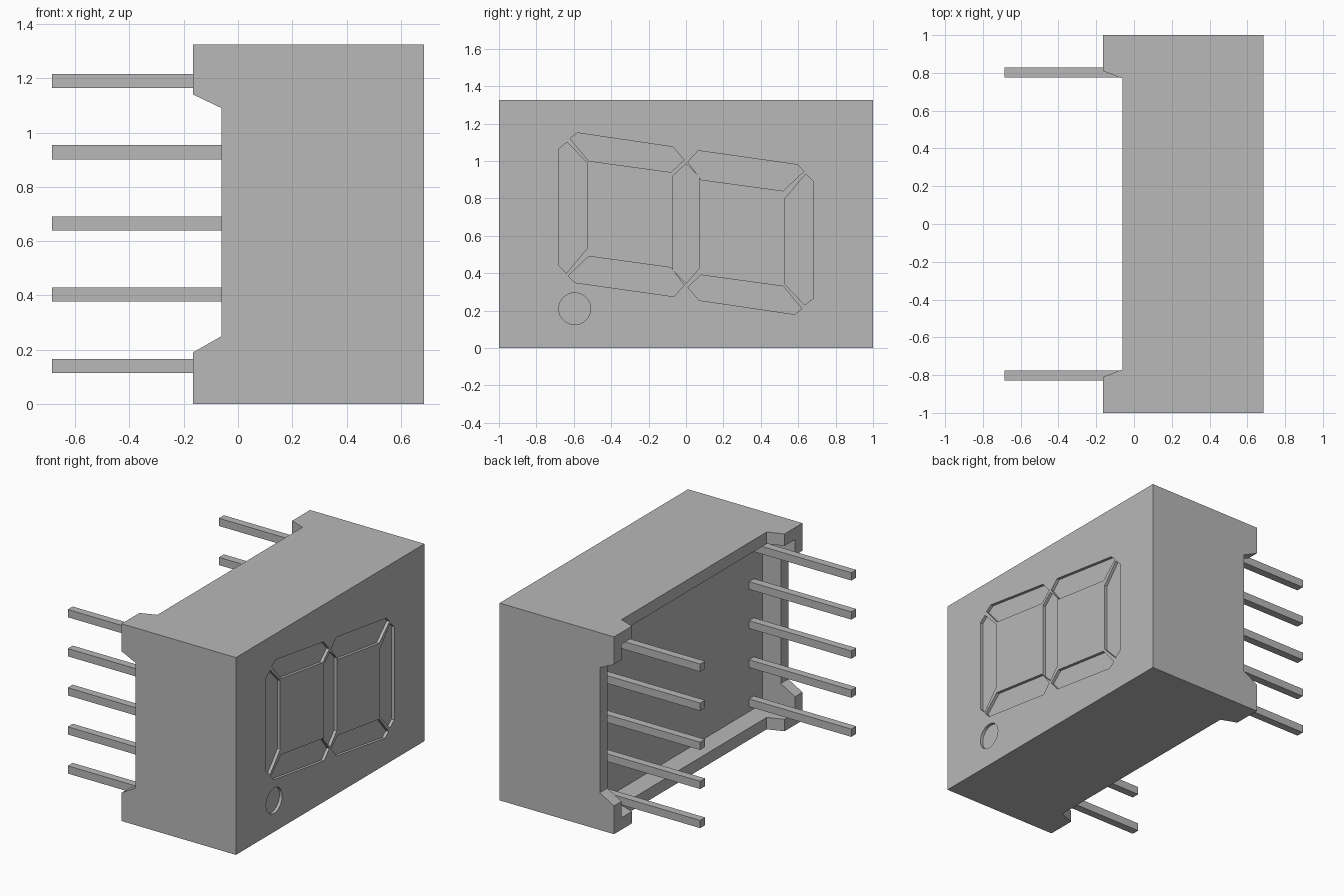
import bpy, bmesh, math
from mathutils import Vector

cube = bpy.data.objects.get("Cube")
if cube:
    bpy.data.objects.remove(cube, do_unlink=True)

FRONT, RIM, BACK, FLOOR = 0.685, -0.06, -0.165, 0.075
HEIGHT, WALL, DEPTH = 1.325, 0.08, 0.02

grey = bpy.data.materials.new("plain grey")
grey.use_nodes = True
colour = (0.48, 0.48, 0.48, 1)
grey.diffuse_color = colour
grey.node_tree.nodes["Principled BSDF"].inputs["Base Color"].default_value = colour


def prism(name, outline, axis, low, high):
    """Extrude a 2D outline along an axis; the outline uses the other two axes in order."""
    def place(p):
        co = list(p)
        co.insert(axis, low)
        return Vector(co)
    bm = bmesh.new()
    face = bm.faces.new([bm.verts.new(place(p)) for p in outline])
    top = bmesh.ops.extrude_face_region(bm, geom=[face])["geom"]
    shift = Vector((0, 0, 0))
    shift[axis] = high - low
    bmesh.ops.translate(bm, vec=shift, verts=[v for v in top if isinstance(v, bmesh.types.BMVert)])
    bmesh.ops.recalc_face_normals(bm, faces=bm.faces)
    mesh = bpy.data.meshes.new(name)
    bm.to_mesh(mesh)
    bm.free()
    mesh.materials.append(grey)
    obj = bpy.data.objects.new(name, mesh)
    bpy.context.collection.objects.link(obj)
    return obj


def rect(a0, a1, b0, b1):
    return [(a0, b0), (a1, b0), (a1, b1), (a0, b1)]


def cut(target, cutter):
    cutter.hide_render = True
    mod = target.modifiers.new("cut", "BOOLEAN")
    mod.operation = "DIFFERENCE"
    mod.solver = "EXACT"
    mod.object = cutter
    bpy.context.view_layer.objects.active = target
    bpy.ops.object.modifier_apply(modifier=mod.name)
    bpy.data.objects.remove(cutter, do_unlink=True)


def notch(low_out, low_in, high_in, high_out):
    """Flared gap between the corner feet."""
    return [(BACK - 0.1, low_out), (BACK, low_out), (RIM, low_in),
            (RIM, high_in), (BACK, high_out), (BACK - 0.1, high_out)]


# Housing with hollow back and corner feet
housing = prism("housing", rect(BACK, FRONT, -1, 1), 2, 0, HEIGHT)
cut(housing, prism("cavity", rect(WALL - 1, 1 - WALL, WALL, HEIGHT - WALL), 0, BACK - 0.1, FLOOR))
cut(housing, prism("side_notch", notch(0.19, 0.25, 1.09, 1.14), 1, -1.1, 1.1))
cut(housing, prism("top_notch", notch(-0.81, -0.77, 0.77, 0.81), 2, -0.1, HEIGHT + 0.1))

# Recessed display bars: three outlines turned half round, plus the middle bar
outer_bar = [(-0.68, 1.065), (-0.635, 1.10), (-0.53, 0.99), (-0.53, 0.53), (-0.64, 0.40), (-0.68, 0.44)]
upper_bar = [(-0.62, 1.12), (-0.58, 1.15), (-0.07, 1.075), (-0.01, 1.005), (-0.08, 0.94), (-0.52, 1.0)]
lower_bar = [(-0.63, 0.385), (-0.52, 0.49), (-0.08, 0.43), (-0.01, 0.335), (-0.065, 0.275), (-0.595, 0.35)]
middle_bar = [(0, 0.985), (0.07, 0.915), (0.07, 0.425), (0, 0.345), (-0.07, 0.415), (-0.07, 0.92)]
bars = [middle_bar]
for bar in (outer_bar, upper_bar, lower_bar):
    bars += [bar, [(-y, HEIGHT + 0.005 - z) for y, z in bar]]

# Round dot in the lower corner
dot = []
for i in range(48):
    angle = math.tau * i / 48
    dot.append((-0.595 + 0.085 * math.cos(angle), 0.21 + 0.085 * math.sin(angle)))

for outline in bars + [dot]:
    cut(housing, prism("recess", outline, 0, FRONT - DEPTH, FRONT + 0.1))

# Two rows of five square pins
for side, label in ((-1, "right"), (1, "left")):
    for i in range(5):
        y, z = side * 0.802, 0.14 + i * 0.2625
        prism(f"{label}_pin_{i + 1}", rect(y - 0.026, y + 0.026, z - 0.026, z + 0.026),
              0, -FRONT, FLOOR + 0.01)
